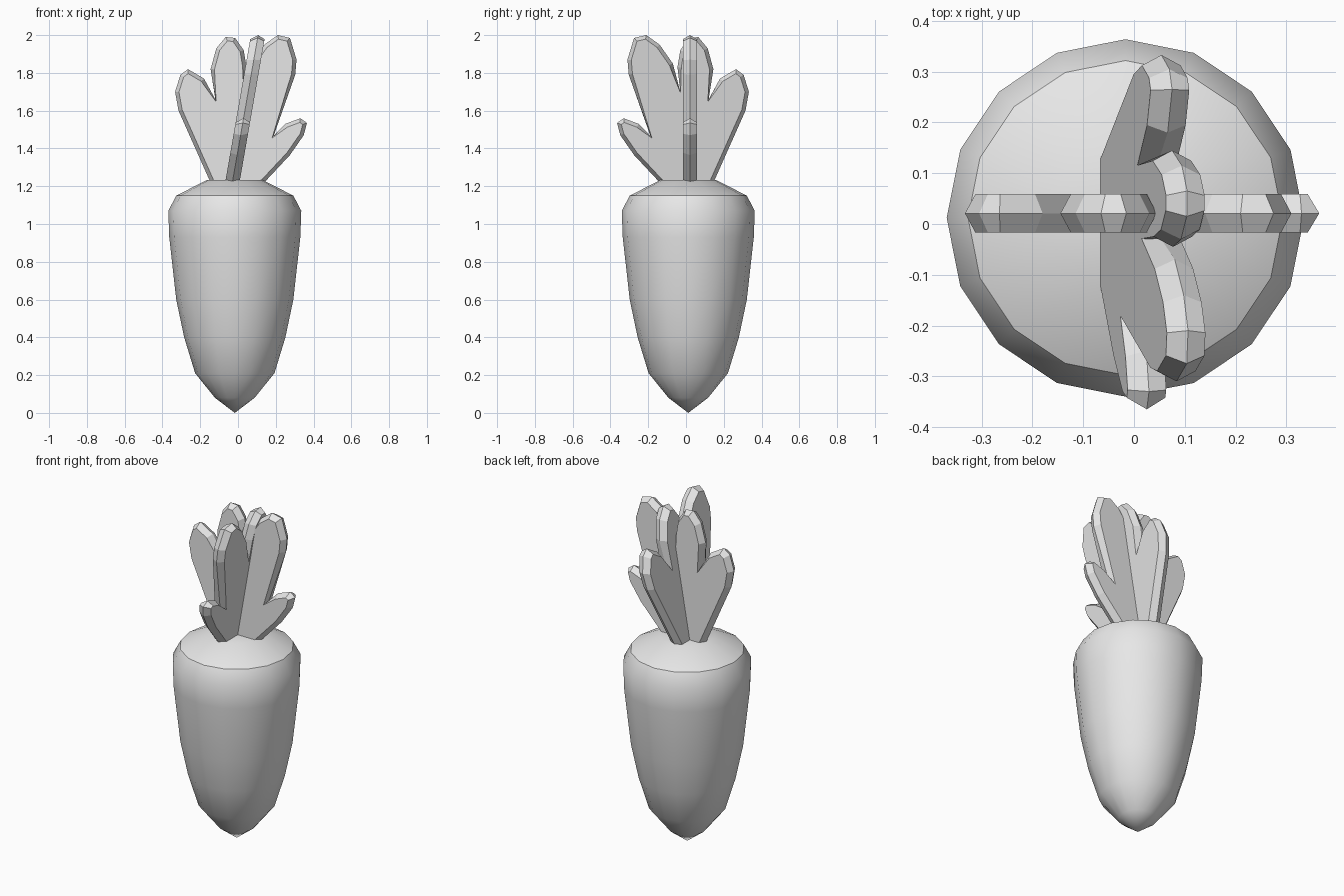
import bpy
import bmesh
from math import radians
from mathutils import Vector

cube = bpy.data.objects.get("Cube")
if cube:
    bpy.data.objects.remove(cube, do_unlink=True)

grey = bpy.data.materials.new("plain grey")
grey.use_nodes = True
grey.diffuse_color = (0.8, 0.8, 0.8, 1)
grey.node_tree.nodes["Principled BSDF"].inputs["Base Color"].default_value = (0.8, 0.8, 0.8, 1)


def finish(name, bm):
    bmesh.ops.recalc_face_normals(bm, faces=bm.faces)
    mesh = bpy.data.meshes.new(name)
    bm.to_mesh(mesh)
    bm.free()
    mesh.materials.append(grey)
    obj = bpy.data.objects.new(name, mesh)
    bpy.context.collection.objects.link(obj)
    return obj


def bridge(bm, a, b):
    for i in range(len(a)):
        j = (i + 1) % len(a)
        bm.faces.new((a[i], a[j], b[j], b[i]))


# Root: a lathed profile of (radius, height)
profile = [(0.105, 0.08), (0.21, 0.21), (0.268, 0.4), (0.31, 0.6), (0.347, 0.93),
           (0.352, 1.07), (0.31, 1.15), (0.15, 1.232)]
bm = bmesh.new()
rings = []
for radius, z in profile:
    ring = bmesh.ops.create_circle(bm, segments=16, radius=radius)["verts"]
    bmesh.ops.translate(bm, verts=ring, vec=(-0.017, 0.012, z))
    rings.append(ring)
for low, high in zip(rings, rings[1:]):
    bridge(bm, low, high)
tip = bm.verts.new((-0.017, 0.012, 0))
for i in range(16):
    bm.faces.new((tip, rings[0][i], rings[0][i - 1]))
bm.faces.new(rings[-1])
root = finish("root", bm)
bpy.context.view_layer.objects.active = root
root.select_set(True)
bpy.ops.object.shade_smooth_by_angle(angle=radians(32))

# Leaf outline: four rounded lobes, (across, height)
outline = [(-0.125, 1.18), (-0.15, 1.23), (-0.315, 1.6), (-0.333, 1.7), (-0.305, 1.79),
           (-0.265, 1.82), (-0.18, 1.77), (-0.12, 1.66),
           (-0.145, 1.82), (-0.115, 1.93), (-0.065, 1.99), (-0.015, 1.985), (0.03, 1.92),
           (0.045, 1.83), (0.03, 1.7),
           (0.07, 1.85), (0.14, 1.95), (0.21, 2.0), (0.275, 1.985), (0.31, 1.87),
           (0.303, 1.79), (0.19, 1.47),
           (0.25, 1.53), (0.33, 1.56), (0.365, 1.535), (0.348, 1.47), (0.275, 1.365),
           (0.13, 1.21), (0.1, 1.18)]


def inset(points, amount):
    result = []
    for i, p in enumerate(points):
        p = Vector(p)
        before = (p - Vector(points[i - 1])).normalized()
        after = (Vector(points[(i + 1) % len(points)]) - p).normalized()
        n1 = Vector((before.y, -before.x))
        n2 = Vector((after.y, -after.x))
        result.append(p + (n1 + n2) * amount / max(1 + n1.dot(n2), 0.5))
    return result


def leaf(name, place):
    # Slab with flat sides and a ridge running round its rim
    bm = bmesh.new()
    inner = inset(outline, 0.02)
    side_a, ridge, side_b = [
        [bm.verts.new(place(u, depth, z)) for u, z in points]
        for points, depth in ((inner, -0.038), (outline, 0), (inner, 0.038))]
    bridge(bm, side_a, ridge)
    bridge(bm, ridge, side_b)
    bm.faces.new(side_a)
    bm.faces.new(side_b)
    finish(name, bm)


leaf("upright_leaf", lambda u, d, z: (u, 0.021 + d, z))
leaf("leaning_leaf", lambda u, d, z: (-0.03 + 0.175 * (z - 1.22) + d, -u, z))
